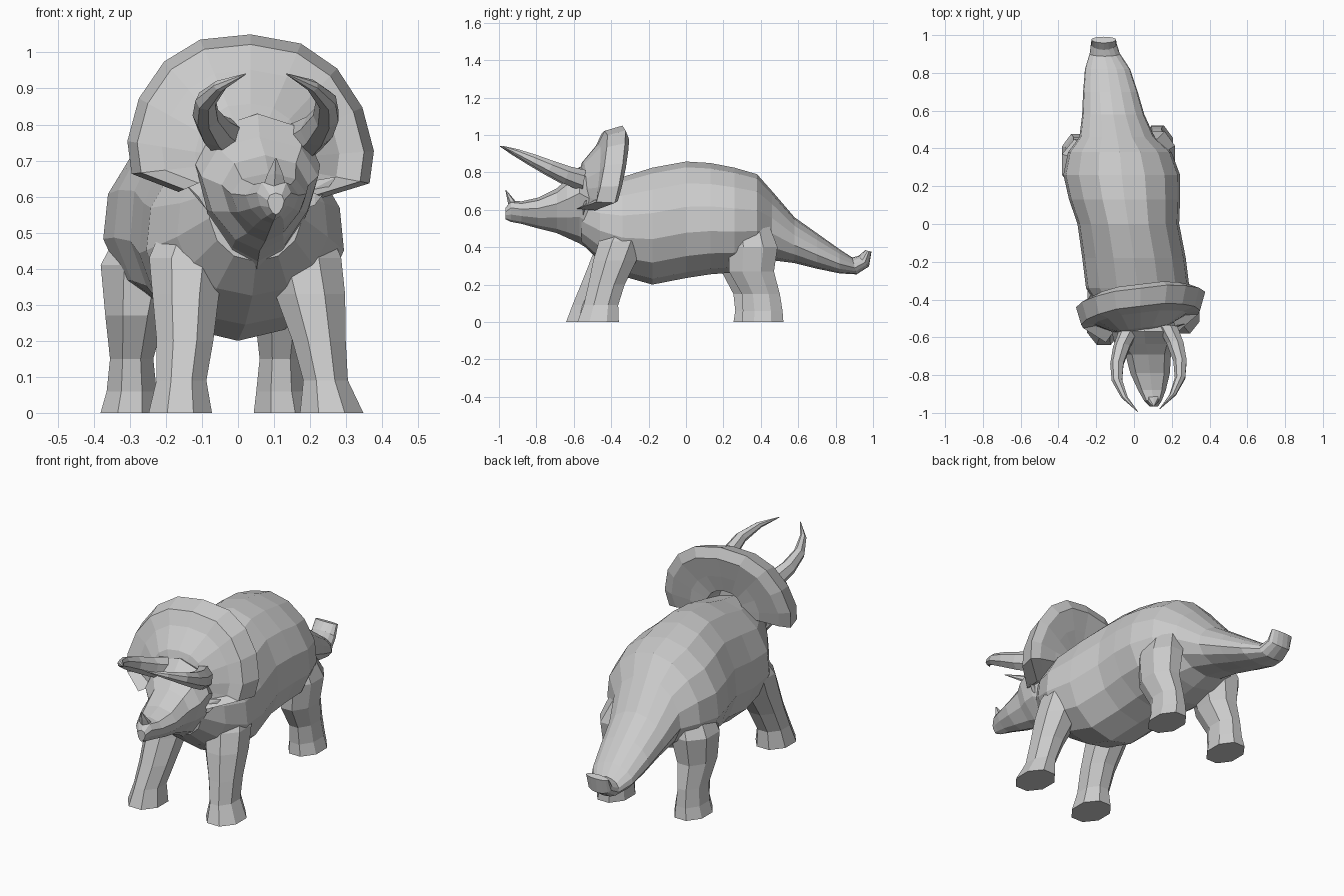
import bpy, bmesh
from math import sin, cos, pi, radians
from mathutils import Vector


def finish(name, bm):
    bmesh.ops.recalc_face_normals(bm, faces=bm.faces)
    me = bpy.data.meshes.new(name)
    bm.to_mesh(me)
    bm.free()
    ob = bpy.data.objects.new(name, me)
    bpy.context.collection.objects.link(ob)
    return ob


def loft(name, rings, n=8, flare=0):
    """Skin elliptical rings (x, y, z, half width, half height, pitch), with capped ends.
    A positive flare widens the upper side of each ring and narrows the lower side."""
    bm = bmesh.new()
    loops = []
    for x, y, z, rw, rh, pitch in rings:
        a = radians(pitch)
        up = Vector((0, -sin(a), cos(a)))
        loops.append([bm.verts.new(Vector((x + rw * cos(t) * (1 + flare * sin(t)), y, z))
                                   + up * rh * sin(t))
                      for t in (2 * pi * (i + .5) / n for i in range(n))])
    for p, q in zip(loops, loops[1:]):
        for i in range(n):
            j = (i + 1) % n
            bm.faces.new((p[i], p[j], q[j], q[i]))
    bm.faces.new(loops[0])
    bm.faces.new(loops[-1])
    return finish(name, bm)


def section(y, x, w, top, bottom):
    """Upright ring given by its top and bottom heights."""
    return (x, y, (top + bottom) / 2, w, (top - bottom) / 2, 0)


# Body and tail, curving sideways and curling up at the tail tip
body = [section(*s) for s in (
    (-.56, .05, .13, .73, .42), (-.46, .04, .21, .745, .325),
    (-.34, .02, .275, .775, .245), (-.18, .0, .275, .825, .2),
    (0, -.03, .27, .858, .235), (.13, -.05, .295, .85, .255),
    (.26, -.065, .31, .825, .265), (.38, -.075, .275, .79, .295),
    (.46, -.09, .20, .70, .33), (.58, -.11, .165, .56, .315),
    (.7, -.125, .145, .475, .285), (.82, -.14, .12, .39, .26))]
body += [(-.155, .90, .30, .08, .047, 15), (-.16, .95, .325, .068, .04, 45),
         (-.16, .975, .38, .065, .017, 75)]
loft("body_and_tail", body, 14, -.1)

# Head, tapering to the beak
loft("head", [section(*s) for s in (
    (-.46, .045, .14, .78, .35), (-.57, .055, .165, .83, .42),
    (-.635, .06, .155, .765, .45), (-.69, .075, .115, .715, .475),
    (-.79, .085, .10, .665, .50), (-.88, .095, .07, .645, .525),
    (-.935, .10, .045, .65, .535), (-.965, .105, .022, .61, .55))], 10, .33)

# Nose horn
loft("nose_horn", [(.10, -.905, .61, .04, .045, 75), (.103, -.935, .655, .026, .024, 70),
                   (.105, -.963, .705, .003, .003, 70)], 6)

# Brow horns: sweeping forward, bowed out and turned in at the tips
for side, s, shift in (("left", -1, -.004), ("right", 1, .0)):
    path = ((.10, -.56, .755, .055, .06, -10), (.14, -.65, .785, .047, .05, -20),
            (.165, -.74, .825, .037, .041, -25), (.165, -.83, .867, .029, .031, -25),
            (.125, -.92, .908, .018, .018, -25), (.055, -.995, .94, .002, .002, -25))
    loft("brow_horn_" + side, [(.08 + shift + s * x, y + (.015 if s > 0 else 0), z, w, h, a)
                               for x, y, z, w, h, a in path], 7)
    # Cheek spikes
    loft("cheek_spike_" + side, [(.055 + s * .13, -.55, .60, .035, .04, 0),
                                 (.055 + s * .21, -.53, .65, .004, .004, 0)], 5)

# Neck frill: half outline (offset, y, z) mirrored, then skinned in scaled layers
half = ((0, -.34, 1.05), (.14, -.34, 1.03), (.24, -.355, .965), (.31, -.375, .86),
        (.342, -.40, .74), (.33, -.42, .65), (.2, -.51, .605))
rim = [(-x, y, z) for x, y, z in half[:0:-1]] + list(half)
# scale toward the centre, blend toward the layer depth, layer depth, offset
layers = ((.25, 1, -.57, 0), (.45, 1, -.55, 0), (.72, .5, -.51, -.045), (.92, 0, 0, -.095),
          (1, 0, 0, 0), (.85, 0, 0, .022), (.55, .5, -.35, 0), (.3, 1, -.37, 0))
bm = bmesh.new()
grid = []
for k, blend, depth, off in layers:
    grid.append([bm.verts.new((.035 + x * k, y * (1 - blend) + depth * blend + off + .12 * x * k,
                               .70 + (z - .70) * k - .04 * x * k)) for x, y, z in rim])
for p, q in zip(grid, grid[1:] + grid[:1]):
    for i in range(len(rim) - 1):
        bm.faces.new((p[i], p[i + 1], q[i + 1], q[i]))
bm.faces.new([row[0] for row in grid])
bm.faces.new([row[-1] for row in grid])
finish("neck_frill", bm)

# Legs: rings (x, y, z, half width, half depth) from foot to inside the body
legs = {
    "front_leg_right": ((.26, -.47, 0, .095, .12), (.243, -.455, .09, .067, .1),
                        (.225, -.425, .2, .08, .105), (.2, -.38, .33, .105, .125),
                        (.18, -.345, .43, .115, .13), (.14, -.29, .56, .1, .1)),
    "front_leg_left": ((-.16, -.53, 0, .095, .12), (-.157, -.515, .09, .075, .1),
                       (-.147, -.465, .2, .085, .105), (-.145, -.395, .33, .1, .125),
                       (-.14, -.35, .43, .115, .13), (-.10, -.29, .56, .1, .1)),
    "hind_leg_right": ((.125, .41, 0, .088, .12), (.12, .41, .06, .075, .115),
                       (.12, .4, .15, .065, .11), (.125, .35, .27, .085, .13),
                       (.125, .36, .40, .10, .14), (.065, .34, .55, .1, .1)),
    "hind_leg_left": ((-.3, .365, 0, .088, .12), (-.295, .365, .06, .075, .11),
                      (-.295, .355, .15, .065, .11), (-.285, .31, .27, .09, .13),
                      (-.27, .315, .41, .12, .145), (-.2, .30, .58, .1, .1)),
}
for name, rings in legs.items():
    loft(name, [r + (90,) for r in rings], 8)
